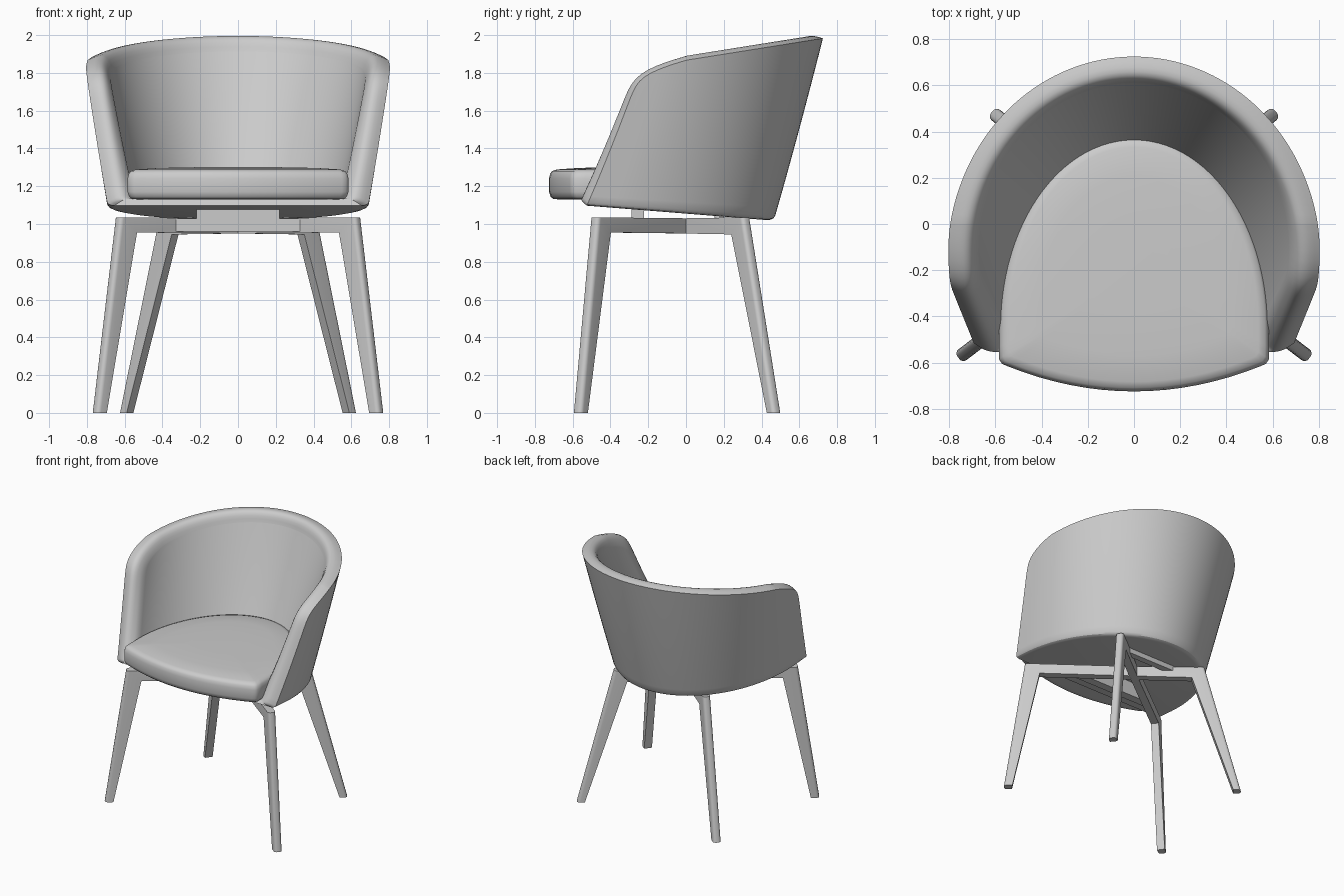
import bpy, bmesh
from math import sin, cos, asin, pi, atan2
from mathutils import Vector

if "Cube" in bpy.data.objects:
    bpy.data.objects.remove(bpy.data.objects["Cube"])


def finish(bm, name, angle=30):
    bmesh.ops.recalc_face_normals(bm, faces=bm.faces)
    me = bpy.data.meshes.new(name)
    bm.to_mesh(me)
    bm.free()
    ob = bpy.data.objects.new(name, me)
    bpy.context.collection.objects.link(ob)
    bpy.ops.object.select_all(action='DESELECT')
    ob.select_set(True)
    bpy.context.view_layer.objects.active = ob
    bpy.ops.object.shade_smooth_by_angle(angle=angle * pi / 180)
    return ob


def u_curve(rx, yc, yb, yf, n):
    """U-shaped outline: straight arms in front, half ellipse at the back."""
    ry = yb - yc
    s0 = (yf - yc) / ry
    if s0 > 0:
        s0 = asin(s0)
    pts = []
    for i in range(n + 1):
        a = s0 + (pi - 2 * s0) * i / n
        s = min(a, pi - a)
        side = 1 if a <= pi / 2 else -1
        pts.append((side * rx * (cos(s) if s > 0 else 1),
                    yc + ry * (sin(s) if s > 0 else s)))
    return pts


# Bucket shell: outer wall, inner wall, padded rim and floor
N = 64
LEVELS = [(0, 0.035), (0.004, 0.018), (0.012, 0.006), (0.028, 0)]  # height, inset
LEVELS += [(1 - (1 - j / 26) ** 2, 0) for j in range(1, 27)]
M = len(LEVELS) - 1


def wall_point(x, y, t, drop):
    zb = 1.055 - 0.08 * y
    zt = 1.867 + 0.16 * y - drop
    return Vector((x, y, zb + t * (zt - zb)))


def wall(inner):
    rows = []
    for t, inset in LEVELS:
        yf = -0.525 + 0.29 * t + 0.24 * t ** 26
        if inner:
            t = 0.05 + 0.95 * t
            c = u_curve(0.54 + 0.14 * t, -0.567 + 0.417 * t, 0.26 + 0.35 * t, yf + 0.03, N)
        else:
            c = u_curve(0.69 + 0.118 * t - inset, -0.4 + 0.25 * t,
                        0.465 + 0.26 * t - inset, yf, N)
        rows.append([wall_point(x, y, t, 0.05 * inner) for x, y in c])
    return rows


bm = bmesh.new()
grids = []
for inner in (0, 1):
    g = [[bm.verts.new(p) for p in row] for row in wall(inner)]
    for j in range(M):
        for i in range(N):
            bm.faces.new((g[j][i], g[j][i + 1], g[j + 1][i + 1], g[j + 1][i]))
    bm.faces.new(g[0])
    grids.append(g)


def border(g):
    return [r[0] for r in g] + g[M][1:N] + [r[N] for r in reversed(g)]


out, inn = border(grids[0]), border(grids[1])
K = 8
strips = []
for k, (o, i) in enumerate(zip(out, inn)):
    lo, hi = max(k - 1, 0), min(k + 1, len(out) - 1)
    if k <= 4:
        lo, hi = 3, 5
    elif k >= len(out) - 5:
        lo, hi = len(out) - 6, len(out) - 4
    tan = out[hi].co - out[lo].co
    nrm = tan.cross(i.co - o.co).normalized()
    if nrm.dot(Vector((0, -0.6, 1))) < 0:
        nrm = -nrm
    mid = [bm.verts.new(o.co.lerp(i.co, w / K) + nrm * 0.048 * sin(pi * w / K))
           for w in range(1, K)]
    strips.append([o] + mid + [i])
for a, b in zip(strips, strips[1:]):
    for w in range(K):
        bm.faces.new((a[w], a[w + 1], b[w + 1], b[w]))
bm.faces.new(strips[0] + strips[-1][::-1])
finish(bm, "bucket_shell")

# Seat cushion: rounded rings stacked on a U outline with a bowed front
outline = u_curve(0.585, -0.45, 0.38, -0.585, 56)
outline.append((-0.572, -0.605))
for i in range(17):
    x = -0.55 + 1.1 * i / 16
    outline.append((x, -0.725 + 0.11 * (abs(x) / 0.55) ** 2))
outline.append((0.572, -0.605))
bm = bmesh.new()
rings = []
for s, z in ((0.9, 1.13), (0.96, 1.133), (0.985, 1.145), (1, 1.17), (1, 1.24),
             (0.99, 1.265), (0.97, 1.28), (0.92, 1.289), (0.7, 1.297), (0.35, 1.301)):
    rings.append([bm.verts.new((x * s, -0.2 + (y + 0.2) * s, z)) for x, y in outline])
for a, b in zip(rings, rings[1:]):
    for i in range(len(a)):
        k = (i + 1) % len(a)
        bm.faces.new((a[i], a[k], b[k], b[i]))
bm.faces.new(rings[0])
bm.faces.new(rings[-1])
finish(bm, "seat_cushion", 40)


# Legs: each is one bent profile with its half of a crossing rail
def leg(name, foot, r_in, r_out, f_in, f_out, zu):
    ang = atan2(foot[1], foot[0])
    d = Vector((cos(ang), sin(ang), 0))
    side = Vector((-sin(ang), cos(ang), 0)) * 0.029
    prof = ((0, 0.95), (r_in, zu), (f_in, 0), (f_out, 0), (r_out, 1.035), (0, 1.03))
    bm = bmesh.new()
    a, b = [[bm.verts.new(d * r + side * s + Vector((0, 0, z))) for r, z in prof]
            for s in (-1, 1)]
    bm.faces.new(a)
    bm.faces.new(b)
    for i in range(len(a)):
        k = (i + 1) % len(a)
        bm.faces.new((a[i], a[k], b[k], b[i]))
    # round the outward side of the leg
    edges = [bm.edges.get((v[3], v[4])) for v in (a, b)]
    bmesh.ops.bevel(bm, geom=edges, offset=0.022, segments=4, profile=0.5, affect='EDGES')
    finish(bm, name)


for sx, label in ((-1, "left"), (1, "right")):
    leg("front_leg_" + label, (sx * 0.735, -0.56), 0.694, 0.802, 0.895, 0.956, 0.955)
    leg("back_leg_" + label, (sx * 0.59, 0.465), 0.424, 0.518, 0.728, 0.784, 0.945)


# Support bars between the crossing rails and the shell
def bar(name, x, y, w, z0, z1):
    bm = bmesh.new()
    bmesh.ops.create_cube(bm, size=1)
    for v in bm.verts:
        v.co = Vector((v.co.x * 2 * x, y + v.co.y * w, z0 + (v.co.z + 0.5) * (z1 - z0)))
    finish(bm, name)


bar("front_cross_bar", 0.33, -0.255, 0.065, 0.96, 1.03)
bar("front_shell_mount", 0.22, -0.255, 0.065, 1.03, 1.085)
bar("back_shell_mount", 0.22, 0.175, 0.05, 1.0, 1.055)
